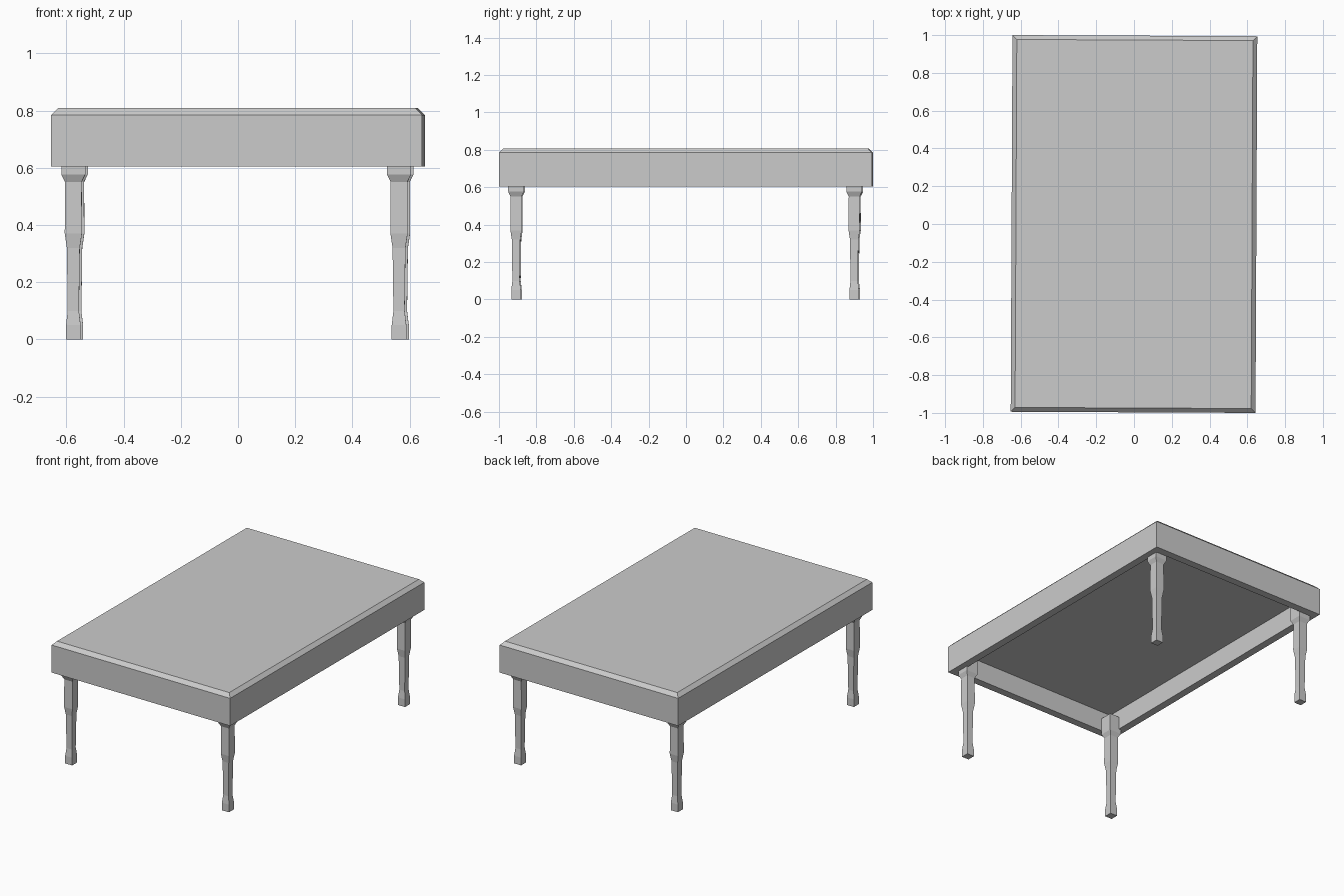
import bpy, bmesh, math
from mathutils import Matrix

if "Cube" in bpy.data.objects:
    bpy.data.objects.remove(bpy.data.objects["Cube"])

TURN = Matrix.Rotation(math.radians(-0.27), 4, 'Z')  # the table stands very slightly turned


def loft(name, rings, cx=0, cy=0):
    """Stack rectangular rings (half_x, half_y, z) and cap both ends."""
    bm = bmesh.new()
    loops = [[bm.verts.new((cx + sx * hx, cy + sy * hy, z))
              for sx, sy in ((-1, -1), (1, -1), (1, 1), (-1, 1))]
             for hx, hy, z in rings]
    for a, b in zip(loops, loops[1:]):
        for i in range(4):
            j = (i + 1) % 4
            bm.faces.new((a[i], a[j], b[j], b[i]))
    bm.faces.new(loops[0][::-1])
    bm.faces.new(loops[-1])
    bmesh.ops.recalc_face_normals(bm, faces=bm.faces)
    mesh = bpy.data.meshes.new(name)
    bm.to_mesh(mesh)
    bm.free()
    obj = bpy.data.objects.new(name, mesh)
    obj.matrix_world = TURN
    bpy.context.collection.objects.link(obj)
    return obj


# Table top: recessed underside, apron walls, chamfered upper rim
W, D, RIM, CH = 0.648, 0.997, 0.05, 0.023
loft("table_top", [
    (W - RIM, D - RIM, 0.738),
    (W - RIM, D - RIM, 0.605),
    (W, D, 0.605),
    (W, D, 0.785),
    (W - CH, D - CH, 0.808),
])

# Four square turned-style legs: (half width, height)
LEG = [(0.0255, 0.0), (0.0255, 0.05), (0.0195, 0.10), (0.0225, 0.32),
       (0.03, 0.37), (0.029, 0.55), (0.042, 0.577), (0.042, 0.69)]
for side, sx in (("left", -1), ("right", 1)):
    for end, sy in (("front", -1), ("back", 1)):
        loft(f"{end}_{side}_leg", [(r, r, z) for r, z in LEG],
             sx * 0.569 - 0.002, sy * 0.904 - 0.002)
